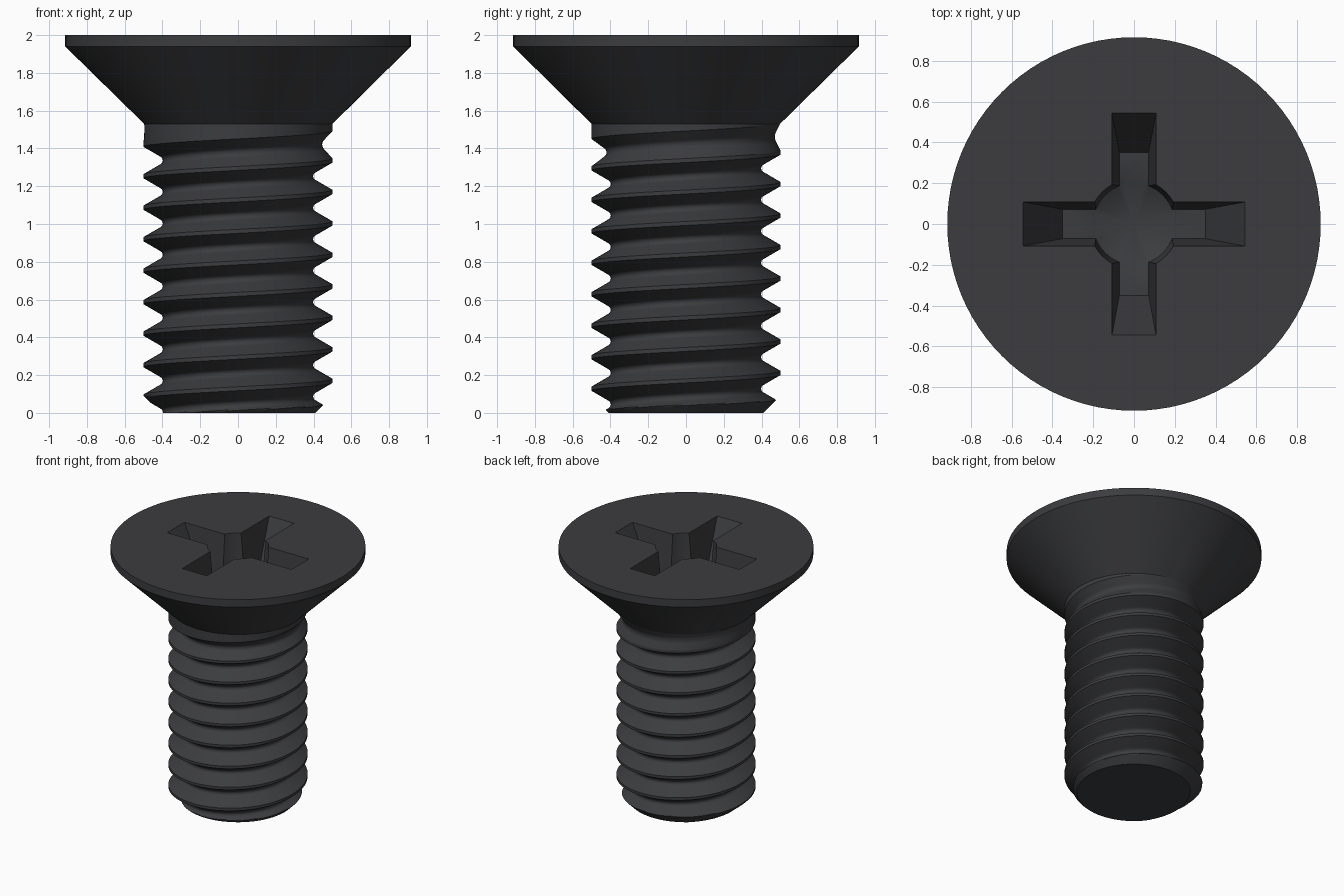
import bpy, bmesh
from math import pi, sin, cos, sqrt, floor, radians

if "Cube" in bpy.data.objects:
    bpy.data.objects.remove(bpy.data.objects["Cube"])

PITCH, MAJOR, SEG, STEPS = 1 / 6, 0.5, 96, 32
SHAFT_TOP, CREST0 = 1.53, 0.003


def thread_radius(turn, z):
    """Right-handed V thread with rounded root, run-out under the head, chamfered tip."""
    t = (z - CREST0) / PITCH - turn
    n = floor(t)
    d = min(t - n, n + 1 - t) * PITCH          # distance from nearest crest
    u = PITCH / 2 - d                          # distance from groove centre
    if d < PITCH / 16:
        r = MAJOR
    elif u > PITCH / 8:
        r = MAJOR - (d - PITCH / 16) * sqrt(3)
    else:
        r = 0.422 - sqrt(0.024 ** 2 - u * u)
    groove_z = CREST0 + (turn + n + 0.5) * PITCH
    fade = max(0, min(1, (1.51 - groove_z) / 0.17))
    return min(MAJOR - (MAJOR - r) * fade, 0.41 + z)


def finish(name, bm):
    bmesh.ops.recalc_face_normals(bm, faces=bm.faces)
    me = bpy.data.meshes.new(name)
    bm.to_mesh(me)
    bm.free()
    ob = bpy.data.objects.new(name, me)
    bpy.context.collection.objects.link(ob)
    return ob


def skin(bm, rows, closed=True):
    """Join equal-length rows of vertices with quads."""
    for a, b in zip(rows, rows[1:] + rows[:1] if closed else rows[1:]):
        for j in range(len(a) - 1):
            bm.faces.new((a[j], b[j], b[j + 1], a[j + 1]))


# Screw body: helical thread rows, then the countersunk head
bm = bmesh.new()
columns = []
for i in range(SEG + 1):
    turn = i / SEG
    c, s = cos(turn * 2 * pi), sin(turn * 2 * pi)
    ring = []
    for j in range(-2 * STEPS, 10 * STEPS):
        z = CREST0 + PITCH * (j / STEPS + turn)
        z = max(0, min(SHAFT_TOP, z))
        ring.append((thread_radius(turn, z), z))
    ring += [(0.915, 1.94), (0.915, 2.0)]
    columns.append([bm.verts.new((r * c, r * s, z)) for r, z in ring])
skin(bm, columns, closed=False)
bmesh.ops.remove_doubles(bm, verts=bm.verts, dist=1e-5)
bmesh.ops.holes_fill(bm, edges=[e for e in bm.edges if e.is_boundary], sides=0)
screw = finish("countersunk_screw", bm)


# Drive recess cutters: two tapered slots and a pointed core
def slot_cutter(name, swap):
    bm = bmesh.new()
    loops = []
    for z in (1.61, 2.1):
        k = (z - 1.61) / 0.39
        x, y = 0.35 + 0.195 * k, 0.072 + 0.036 * k
        if swap:
            x, y = y, x
        loops.append([bm.verts.new((a * x, b * y, z))
                      for a, b in ((-1, -1), (1, -1), (1, 1), (-1, 1))])
    skin(bm, [list(p) for p in zip(*loops)])
    for loop in loops:
        bm.faces.new(loop)
    return finish(name, bm)


def core_cutter():
    bm = bmesh.new()
    n = 48
    loops = [[bm.verts.new((r * cos(2 * pi * i / n), r * sin(2 * pi * i / n), z))
              for i in range(n)] for r, z in ((0.2, 1.61), (0.2262, 2.1))]
    skin(bm, [list(p) for p in zip(*loops)])
    bm.faces.new(loops[1])
    tip = bm.verts.new((0, 0, 1.505))
    for i in range(n):
        bm.faces.new((loops[0][i], loops[0][(i + 1) % n], tip))
    return finish("core_cutter", bm)


bpy.context.view_layer.objects.active = screw
screw.select_set(True)
for cutter in (slot_cutter("slot_cutter_x", False), slot_cutter("slot_cutter_y", True), core_cutter()):
    cutter.hide_render = True
    mod = screw.modifiers.new("recess", 'BOOLEAN')
    mod.operation, mod.solver, mod.object = 'DIFFERENCE', 'EXACT', cutter
    bpy.ops.object.modifier_apply(modifier=mod.name)
    bpy.data.objects.remove(cutter)

# Black oxide finish
mat = bpy.data.materials.new("black_steel")
mat.diffuse_color = (0.045, 0.046, 0.05, 1)
mat.use_nodes = True
mat.node_tree.nodes["Principled BSDF"].inputs["Base Color"].default_value = mat.diffuse_color
screw.data.materials.clear()
screw.data.materials.append(mat)
bpy.ops.object.shade_smooth_by_angle(angle=radians(30))
